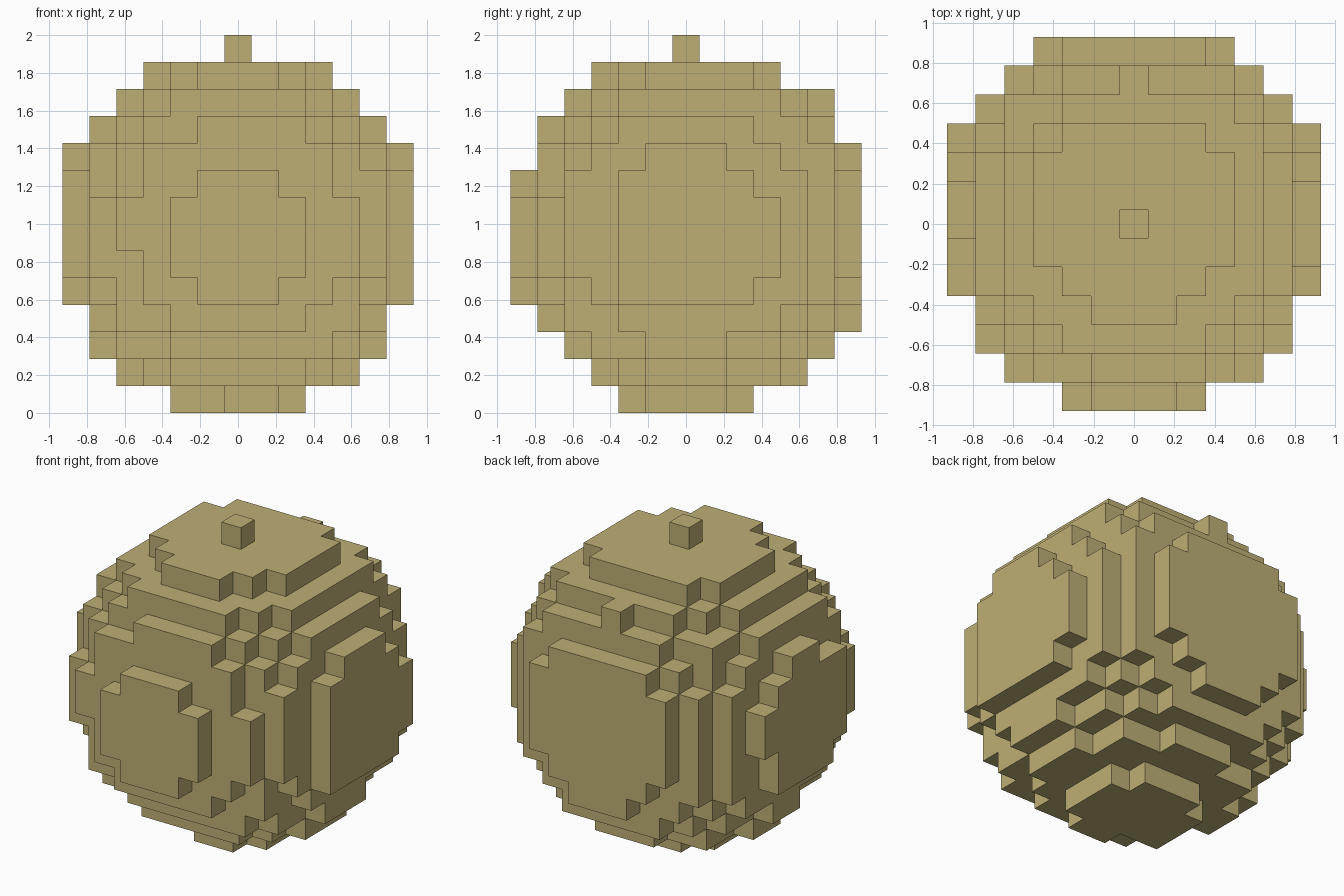
import bpy
import bmesh
from itertools import product
from mathutils import Vector

cube = bpy.data.objects.get("Cube")
if cube:
    bpy.data.objects.remove(cube, do_unlink=True)

CELL = 1 / 7          # edge of one block
HALF = 6              # blocks on each side of the middle block
CENTRE = Vector((0.07, 0.25, 0.27))   # ball centre sits slightly off the block grid
LIMIT = 45.36 + CENTRE.length_squared

straw = bpy.data.materials.new("straw_yellow")
straw.use_nodes = True
colour = (0.515, 0.43, 0.178, 1)
straw.diffuse_color = colour
straw.node_tree.nodes["Principled BSDF"].inputs["Base Color"].default_value = colour


def block_object(name, cells):
    """Skin a set of grid cells with only their exposed square faces."""
    bm = bmesh.new()
    for cell in cells:
        for axis, sign in product(range(3), (-1, 1)):
            step = Vector((0, 0, 0))
            step[axis] = sign
            if tuple(int(c + s) for c, s in zip(cell, step)) in cells:
                continue
            u = Vector((0, 0, 0))
            u[(axis + 1) % 3] = 0.5
            v = step.cross(u)
            mid = Vector(cell) + step / 2 + Vector((0, 0, HALF + 0.5))
            corners = (mid - u - v, mid + u - v, mid + u + v, mid - u + v)
            bm.faces.new([bm.verts.new(p * CELL) for p in corners])
    bmesh.ops.remove_doubles(bm, verts=bm.verts, dist=CELL / 100)
    mesh = bpy.data.meshes.new(name)
    bm.to_mesh(mesh)
    bm.free()
    mesh.materials.append(straw)
    obj = bpy.data.objects.new(name, mesh)
    bpy.context.collection.objects.link(obj)
    return obj


# Stepped round body
grid = range(-HALF, HALF + 1)
ball = {c for c in product(grid, repeat=3)
        if (Vector(c) - CENTRE).length_squared < LIMIT}
block_object("blocky_ball", ball)

# Single block on top
block_object("top_stem", {(0, 0, HALF + 1)})
